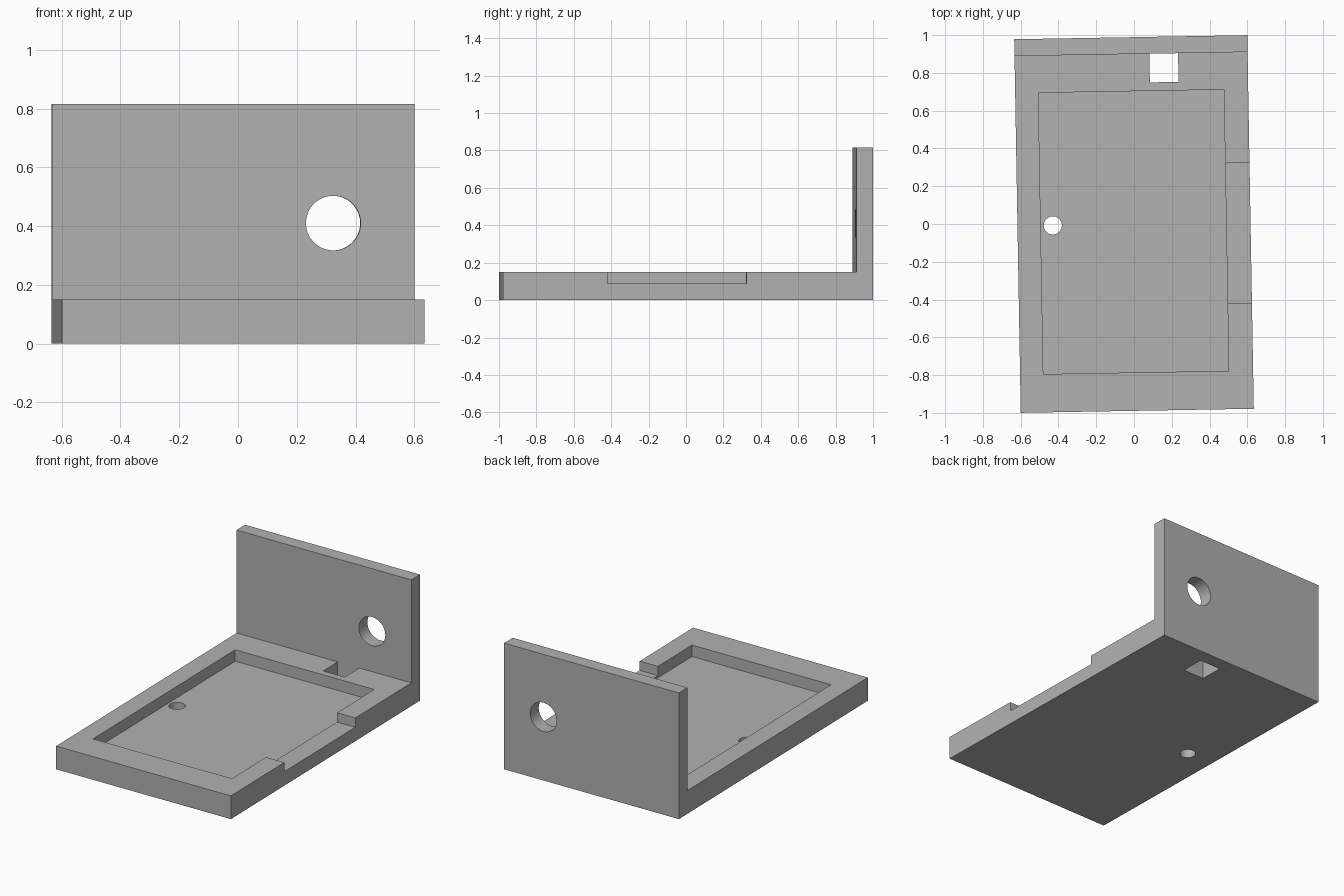
import bpy, bmesh, math
from mathutils import Matrix, Vector

cube = bpy.data.objects.get("Cube")
if cube:
    bpy.data.objects.remove(cube, do_unlink=True)

HALF_W, HALF_L = 0.617, 0.989
BASE_T, WALL_Y, WALL_H = 0.15, 0.9, 0.815

# Single grey material
grey = bpy.data.materials.new("grey")
grey.use_nodes = True
colour = (0.445, 0.445, 0.445, 1)
grey.diffuse_color = colour
grey.node_tree.nodes["Principled BSDF"].inputs["Base Color"].default_value = colour


def add_object(name, bm):
    bmesh.ops.recalc_face_normals(bm, faces=bm.faces)
    mesh = bpy.data.meshes.new(name)
    bm.to_mesh(mesh)
    bm.free()
    mesh.materials.append(grey)
    obj = bpy.data.objects.new(name, mesh)
    bpy.context.collection.objects.link(obj)
    return obj


def box_cutter(name, x, y, z):
    lo, hi = Vector((x[0], y[0], z[0])), Vector((x[1], y[1], z[1]))
    bm = bmesh.new()
    bmesh.ops.create_cube(bm, size=1, matrix=Matrix.Translation((lo + hi) / 2)
                          @ Matrix.Diagonal((*(hi - lo), 1)))
    return add_object(name, bm)


def round_cutter(name, centre, radius, depth, tilt=0):
    bm = bmesh.new()
    bmesh.ops.create_cone(bm, cap_ends=True, segments=64, radius1=radius,
                          radius2=radius, depth=depth,
                          matrix=Matrix.Translation(centre) @ Matrix.Rotation(tilt, 4, 'X'))
    return add_object(name, bm)


# L-shaped bracket: side profile extruded across the width
bm = bmesh.new()
profile = [(-HALF_L, 0), (HALF_L, 0), (HALF_L, WALL_H),
           (WALL_Y, WALL_H), (WALL_Y, BASE_T), (-HALF_L, BASE_T)]
face = bm.faces.new([bm.verts.new((-HALF_W, y, z)) for y, z in profile])
side = bmesh.ops.extrude_face_region(bm, geom=[face])["geom"]
bmesh.ops.translate(bm, vec=(2 * HALF_W, 0, 0),
                    verts=[v for v in side if isinstance(v, bmesh.types.BMVert)])
bracket = add_object("bracket", bm)

# Pocket, side notch, square slot, floor hole and wall hole
cutters = [
    box_cutter("pocket_cutter", (-0.494, 0.488), (-0.786, 0.703), (0.076, 0.3)),
    box_cutter("notch_cutter", (0.4, 0.7), (-0.43, 0.313), (0.09, 0.3)),
    box_cutter("slot_cutter", (0.097, 0.249), (0.748, WALL_Y), (-0.1, 0.3)),
    round_cutter("floor_hole_cutter", (-0.43, 0, 0), 0.048, 0.5),
    round_cutter("wall_hole_cutter", (0.34, 0.95, 0.41), 0.093, 0.5, math.pi / 2),
]
for cutter in cutters:
    cutter.hide_render = True
    cut = bracket.modifiers.new(cutter.name, 'BOOLEAN')
    cut.operation = 'DIFFERENCE'
    cut.solver = 'EXACT'
    cut.object = cutter

# Apply the cuts and drop the helpers
bpy.context.view_layer.objects.active = bracket
bracket.select_set(True)
for cutter in cutters:
    bpy.ops.object.modifier_apply(modifier=cutter.name)
for cutter in cutters:
    bpy.data.objects.remove(cutter, do_unlink=True)

# Slight turn of the whole part, smooth hole walls
bracket.data.transform(Matrix.Rotation(math.radians(1), 4, 'Z'))
bpy.ops.object.shade_smooth_by_angle(angle=math.radians(30))
